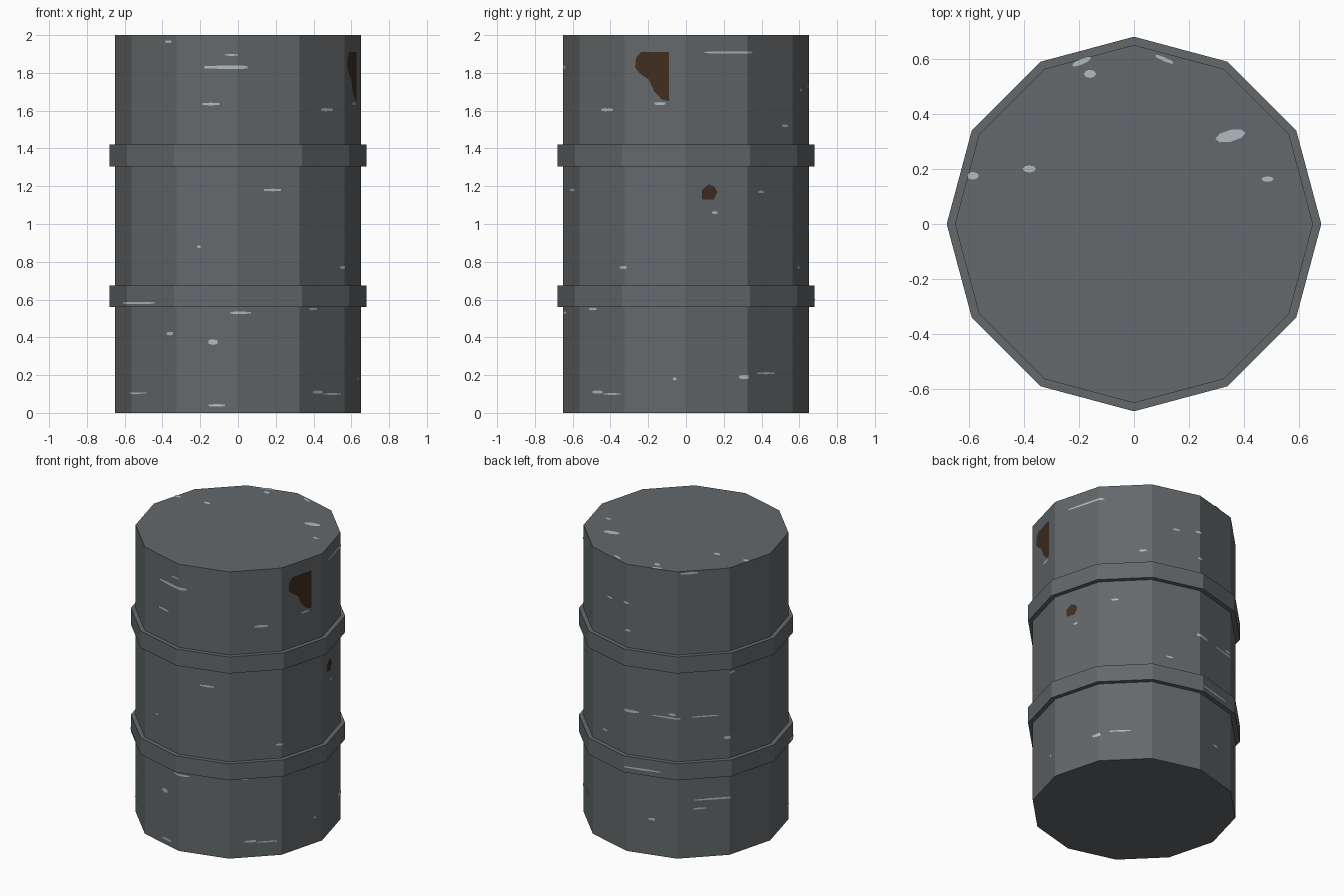
import bpy, math

SIDES, R, RR = 12, 0.65, 0.68


def material(name, rgb):
    m = bpy.data.materials.new(name)
    m.diffuse_color = (*rgb, 1)
    return m


GREY = material("dark grey paint", (0.127, 0.139, 0.145))
BARE = material("bare metal", (0.45, 0.50, 0.53))
RUST = material("brown rust", (0.052, 0.027, 0.015))


def make(name, verts, faces, mat):
    me = bpy.data.meshes.new(name)
    me.from_pydata(verts, [], faces)
    me.materials.append(mat)
    ob = bpy.data.objects.new(name, me)
    bpy.context.collection.objects.link(ob)
    return ob


def lathe(name, profile, cap=False):
    n = len(profile)
    verts, faces = [], []
    for i in range(SIDES):
        a = 2 * math.pi * i / SIDES
        verts += [(r * math.cos(a), r * math.sin(a), z) for r, z in profile]
        j = (i + 1) % SIDES
        faces += [(i * n + k, j * n + k, j * n + k + 1, i * n + k + 1) for k in range(n - 1)]
    if cap:
        faces.append([i * n for i in reversed(range(SIDES))])
        faces.append([i * n + n - 1 for i in range(SIDES)])
    return make(name, verts, faces, GREY)


# Drum body and the two hoops
lathe("drum_body", [(R, 0), (R, 2)], cap=True)
lathe("lower_hoop", [(R - 0.005, 0.56), (RR, 0.56), (RR, 0.675), (R - 0.005, 0.675)])
lathe("upper_hoop", [(R - 0.005, 1.305), (RR, 1.305), (RR, 1.42), (R - 0.005, 1.42)])


def wall(a, z, r=R):
    """Point just outside the drum wall at angle a (degrees)."""
    rho = (r + 0.002) * math.cos(math.pi / 12) / math.cos(math.radians(a % 30 - 15))
    return (rho * math.cos(math.radians(a)), rho * math.sin(math.radians(a)), z)


def angle(offset, base):
    return base + math.degrees(math.asin(max(-1, min(1, offset / 0.64))))


# Rust patches on the right side, as (y, z) outlines
big = [(-0.09, 1.65), (-0.09, 1.91), (-0.24, 1.91), (-0.265, 1.88), (-0.27, 1.83),
       (-0.25, 1.8), (-0.20, 1.765), (-0.17, 1.70), (-0.13, 1.66)]
small = [(0.085, 1.13), (0.15, 1.13), (0.17, 1.17), (0.15, 1.2), (0.12, 1.21), (0.085, 1.18)]
for name, pts in (("large_rust_patch", big), ("small_rust_patch", small)):
    pts = pts if name[0] == "s" else pts[::-1]
    make(name, [wall(angle(y, 0), z) for y, z in pts], [range(len(pts))], RUST)

# Scratches on the wall: start, end, height, thickness
front = [(-0.18, 0.05, 1.83, 0.018), (-0.07, 0.0, 1.895, 0.01), (-0.39, -0.35, 1.965, 0.015),
         (-0.19, -0.10, 1.635, 0.015), (0.45, 0.49, 1.605, 0.018), (0.14, 0.23, 1.18, 0.014),
         (-0.22, -0.2, 0.88, 0.014), (-0.04, 0.07, 0.53, 0.012), (-0.38, -0.34, 0.42, 0.02),
         (-0.16, -0.11, 0.375, 0.03), (-0.57, -0.49, 0.105, 0.008), (0.40, 0.44, 0.11, 0.016),
         (0.46, 0.54, 0.1, 0.01), (-0.16, -0.07, 0.04, 0.014), (0.38, 0.41, 0.55, 0.014)]
right = [(0.1, 0.35, 1.908, 0.012), (-0.44, -0.39, 1.605, 0.016), (-0.17, -0.11, 1.637, 0.016),
         (0.14, 0.17, 1.06, 0.016), (-0.35, -0.31, 0.77, 0.014), (-0.51, -0.48, 0.55, 0.014),
         (0.28, 0.33, 0.19, 0.022), (-0.48, -0.45, 0.11, 0.018), (-0.42, -0.35, 0.1, 0.01),
         (-0.07, -0.05, 0.18, 0.016)]
# Back and left scratches, directly by angle
rear = [(122, 132, 1.985, 0.015), (88, 97, 0.98, 0.018), (105, 122, 0.975, 0.01),
        (128, 144, 0.98, 0.01), (150, 154, 1.27, 0.016), (130, 151, 0.40, 0.012),
        (129, 137, 0.34, 0.012), (103, 107, 0.25, 0.016), (147, 151, 0.82, 0.022),
        (89, 92, 1.54, 0.014), (73, 77, 1.71, 0.014), (87, 91, 1.73, 0.014),
        (53, 57, 1.52, 0.016), (37, 41, 1.17, 0.014), (69, 73, 0.77, 0.014),
        (36, 48, 0.21, 0.012), (115, 119, 1.0, 0.016)]
marks = ([(angle(a, -90), angle(b, -90), z, h, R) for a, b, z, h in front]
         + [(angle(a, 0), angle(b, 0), z, h, R) for a, b, z, h in right]
         + [(*m, R) for m in rear]
         + [(90, 111, 0.60, 0.012, RR), (-156, -132, 0.582, 0.012, RR)])

verts, faces = [], []
for a, b, z, h, r in marks:
    # Split where the strip crosses a drum edge, taper both ends
    stops = [a] + [k * 30 for k in range(-12, 13) if a < k * 30 < b] + [b]
    for s, e in zip(stops, stops[1:]):
        hs = h * (0.3 if s == a else 0.5)
        he = h * (0.3 if e == b else 0.5)
        m = (s + e) / 2
        n = len(verts)
        verts += [wall(s, z - hs, r), wall(m, z - h / 2, r), wall(e, z - he, r),
                  wall(e, z + he, r), wall(m, z + h / 2, r), wall(s, z + hs, r)]
        faces.append(range(n, n + 6))
make("wall_scratches", verts, faces, BARE)

# Scratches on the lid: x, y, half length, half width, slant
lid = [(0.35, 0.32, 0.055, 0.022, 0.2), (-0.38, 0.2, 0.024, 0.013, 0),
       (-0.19, 0.59, 0.035, 0.012, 0.4), (-0.16, 0.545, 0.022, 0.015, 0),
       (0.11, 0.598, 0.035, 0.008, -0.4), (0.485, 0.163, 0.022, 0.01, 0),
       (-0.585, 0.175, 0.022, 0.014, 0)]
verts, faces = [], []
for x, y, l, w, t in lid:
    n = len(verts)
    for i in range(8):
        c, s = math.cos(i * math.pi / 4), math.sin(i * math.pi / 4)
        verts.append((x + l * c, y + w * s + t * l * c, 2.002))
    faces.append(range(n, n + 8))
make("lid_scratches", verts, faces, BARE)
